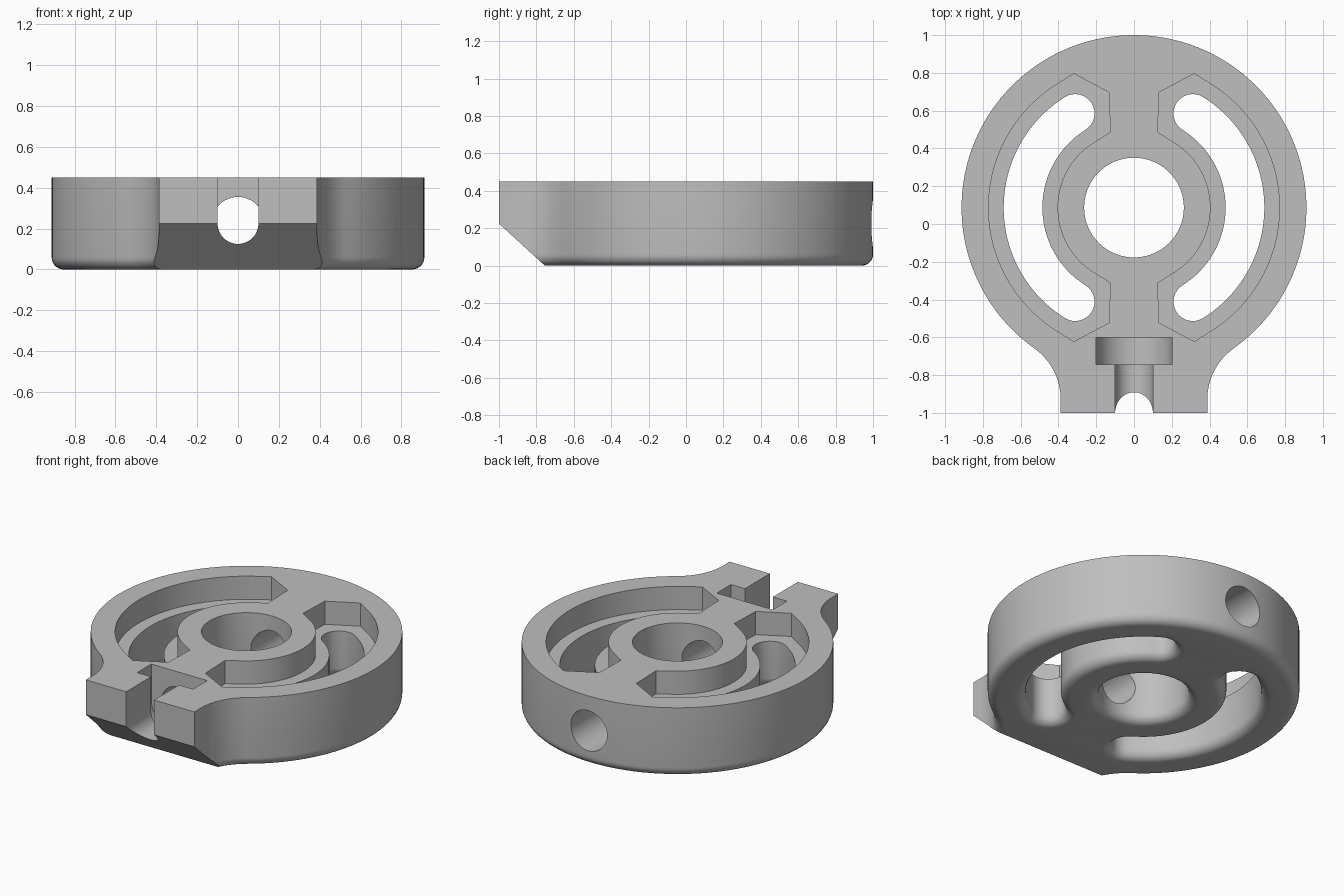
import bpy, bmesh, math
from math import sin, cos, pi, radians

if "Cube" in bpy.data.objects:
    bpy.data.objects.remove(bpy.data.objects["Cube"])

HEIGHT, CY, RADIUS = 0.45, 0.087, 0.913     # disc height, centre and radius
LUG, FLANK = 0.388, 0.335                   # clamp lug half width, flank radius
ROUND = 0.06                                # rounding of the bottom edges
SLOT_MID, SLOT_R, SLOT_END = 0.5875, 0.1025, radians(58)
BOLT_Z = 0.225

metal = bpy.data.materials.new("grey metal")
metal.use_nodes = True
grey = (0.52, 0.52, 0.52, 1)
metal.diffuse_color = grey
metal.node_tree.nodes["Principled BSDF"].inputs["Base Color"].default_value = grey


def arc(cx, cy, r, a0, a1, n):
    return [(cx + r * cos(a0 + (a1 - a0) * i / n),
             cy + r * sin(a0 + (a1 - a0) * i / n)) for i in range(n + 1)]


def loft(name, loops):
    """Closed solid through matching 3D loops."""
    bm = bmesh.new()
    rings = [[bm.verts.new(p) for p in loop] for loop in loops]
    n = len(rings[0])
    for a, b in zip(rings, rings[1:]):
        for i in range(n):
            j = (i + 1) % n
            bm.faces.new((a[i], a[j], b[j], b[i]))
    bm.faces.new(rings[0][::-1])
    bm.faces.new(rings[-1])
    bmesh.ops.recalc_face_normals(bm, faces=bm.faces)
    mesh = bpy.data.meshes.new(name)
    bm.to_mesh(mesh)
    bm.free()
    mesh.materials.append(metal)
    obj = bpy.data.objects.new(name, mesh)
    bpy.context.collection.objects.link(obj)
    return obj


def flat(points, z):
    return [(x, y, z) for x, y in points]


def along_y(name, profile, y0, y1):
    return loft(name, [[(x, y, z) for x, z in profile] for y in (y0, y1)])


def fillet_steps(n=7):
    """Height and sideways offset of the quarter-round bottom edge."""
    return [(ROUND * (1 - cos(pi / 2 * i / n)), ROUND * (1 - sin(pi / 2 * i / n)))
            for i in range(n + 1)]


def body_outline(d):
    fx = LUG + FLANK
    fy = CY - math.sqrt((RADIUS + FLANK) ** 2 - fx ** 2)
    a = math.atan2(CY - fy, -fx)
    side = [(LUG - d, -1)] + arc(fx, fy, FLANK + d, pi, a, 14)[:-1]
    ring = arc(0, CY, RADIUS - d, a - pi, 2 * pi - a, 120)
    return side + ring + [(-x, y) for x, y in reversed(side)]


def slot_outline(d, s):
    r = SLOT_R + d
    ex, ey = SLOT_MID * cos(SLOT_END), SLOT_MID * sin(SLOT_END)
    pts = arc(0, CY, SLOT_MID + r, -SLOT_END, SLOT_END, 48)
    pts += arc(ex, CY + ey, r, SLOT_END, SLOT_END + pi, 16)[1:-1]
    pts += arc(0, CY, SLOT_MID - r, SLOT_END, -SLOT_END, 48)
    pts += arc(ex, CY - ey, r, pi - SLOT_END, 2 * pi - SLOT_END, 16)[1:-1]
    return [(s * x, y) for x, y in pts]


def recess_outline(s):
    r = SLOT_R + 0.08
    ex, ey = SLOT_MID * cos(SLOT_END), SLOT_MID * sin(SLOT_END)
    # half-hexagon ends, tangent to both arcs
    end = arc(ex, ey, r / cos(pi / 6), SLOT_END + pi / 6, SLOT_END + 5 * pi / 6, 2)
    pts = arc(0, CY, SLOT_MID + r, -SLOT_END, SLOT_END, 48)
    pts += [(x, CY + y) for x, y in end]
    pts += arc(0, CY, SLOT_MID - r, SLOT_END, -SLOT_END, 48)
    pts += [(x, CY - y) for x, y in reversed(end)]
    return [(s * x, y) for x, y in pts]


def through_cut(name, outline):
    """Vertical cutter whose bottom flares with the rounded edge."""
    loops = [flat(outline(ROUND), -0.05)]
    loops += [flat(outline(d), z) for z, d in fillet_steps()]
    return loft(name, loops + [flat(outline(0), HEIGHT + 0.1)])


def u_channel(r):
    top = HEIGHT + 0.1
    return [(r, top)] + [(-x, z) for x, z in arc(0, BOLT_Z, r, pi, 2 * pi, 32)] [::1] + [(-r, top)]


# Disc with clamp lug
body = loft("clamp_disc", [flat(body_outline(d), z) for z, d in fillet_steps()]
            + [flat(body_outline(0), HEIGHT)])

# Centre bore, curved slots and the stepped recesses above them
cutters = [through_cut("bore_cut", lambda d: arc(0, CY, 0.264 + d, 0, 2 * pi, 72)[:-1])]
for s in (1, -1):
    cutters.append(through_cut("slot_cut", lambda d: slot_outline(d, s)))
    cutters.append(loft("recess_cut", [flat(recess_outline(s), z) for z in (0.3, HEIGHT + 0.1)]))

# Bolt channel, bolt head pocket and cross hole
cutters.append(along_y("channel_cut", u_channel(0.1), -1.1, -0.7))
cutters.append(along_y("pocket_cut", u_channel(0.2), -0.745, -0.6))
cutters.append(along_y("cross_hole_cut", arc(0, BOLT_Z, 0.13, 0, 2 * pi, 48)[:-1], -0.65, 1.1))

# Sloped underside of the lug
slope = 0.225 / 0.245
wedge = [(-1.2, 0.225 + 0.2 * slope), (-1.2, -0.3), (-0.755 + 0.3 / slope, -0.3)]
cutters.append(loft("slope_cut", [[(x, y, z) for y, z in wedge] for x in (-0.8, 0.8)]))

for cutter in cutters:
    cutter.hide_render = True
    mod = body.modifiers.new(cutter.name, 'BOOLEAN')
    mod.operation, mod.solver, mod.object = 'DIFFERENCE', 'EXACT', cutter

# Bake the cuts and drop the cutters
depsgraph = bpy.context.evaluated_depsgraph_get()
result = bpy.data.meshes.new_from_object(body.evaluated_get(depsgraph))
body.modifiers.clear()
body.data = result
for cutter in cutters:
    bpy.data.objects.remove(cutter)

bpy.ops.object.select_all(action='DESELECT')
body.select_set(True)
bpy.context.view_layer.objects.active = body
bpy.ops.object.shade_smooth_by_angle(angle=radians(28))
